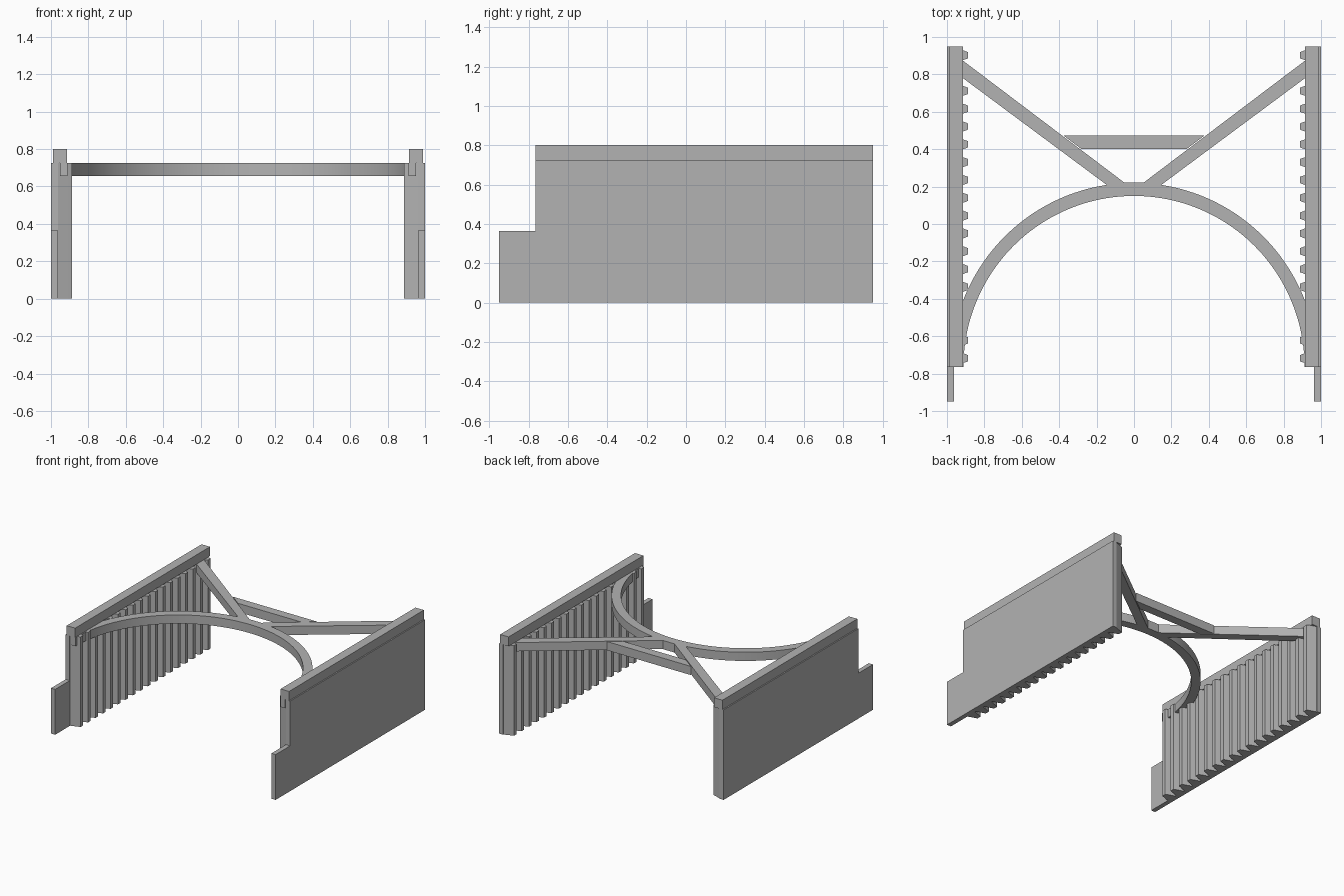
import bpy, bmesh
from math import sin, cos, pi

cube = bpy.data.objects.get("Cube")
if cube:
    bpy.data.objects.remove(cube)

grey = bpy.data.materials.new("concrete grey")
grey.use_nodes = True
colour = (0.45, 0.45, 0.45, 1)
grey.diffuse_color = colour
grey.node_tree.nodes["Principled BSDF"].inputs["Base Color"].default_value = colour

BEAM_LOW, BEAM_TOP = 0.655, 0.725
FRONT, BACK = -0.765, 0.95


def make_object(name, bm):
    bmesh.ops.recalc_face_normals(bm, faces=bm.faces[:])
    mesh = bpy.data.meshes.new(name)
    bm.to_mesh(mesh)
    bm.free()
    mesh.materials.append(grey)
    obj = bpy.data.objects.new(name, mesh)
    bpy.context.collection.objects.link(obj)
    return obj


def prism(bm, outline, offset):
    """Extrude a closed outline of 3D points along an offset."""
    face = bm.faces.new([bm.verts.new(p) for p in outline])
    ext = bmesh.ops.extrude_face_region(bm, geom=[face])
    moved = [g for g in ext["geom"] if isinstance(g, bmesh.types.BMVert)]
    bmesh.ops.translate(bm, verts=moved, vec=offset)


def plan_prism(bm, points, low, high):
    prism(bm, [(x, y, low) for x, y in points], (0, 0, high - low))


def box(bm, x0, x1, y0, y1, z0, z1):
    plan_prism(bm, [(x0, y0), (x1, y0), (x1, y1), (x0, y1)], z0, z1)


for side, s in (("left", 1), ("right", -1)):
    # Outer wall panel with the low step at the front
    bm = bmesh.new()
    profile = [(-0.95, 0), (BACK, 0), (BACK, BEAM_TOP), (FRONT, BEAM_TOP),
               (FRONT, 0.365), (-0.95, 0.365)]
    prism(bm, [(s * 0.963, y, z) for y, z in profile], (s * 0.037, 0, 0))
    make_object(side + "_wall_panel", bm)

    # Capping rail
    bm = bmesh.new()
    box(bm, s * 0.915, s * 0.99, FRONT, BACK, BEAM_TOP, 0.80)
    make_object(side + "_cap_rail", bm)

    # Tapered vertical ribs on the inner face
    bm = bmesh.new()
    count = 18
    pitch = (BACK - FRONT) / count
    for i in range(count):
        y = FRONT + (i + 0.5) * pitch
        plan_prism(bm, [(s * 0.963, y - 0.043), (s * 0.91, y - 0.025),
                        (s * 0.888, y - 0.017), (s * 0.888, y + 0.017),
                        (s * 0.91, y + 0.025), (s * 0.963, y + 0.043)], 0, BEAM_TOP)
    make_object(side + "_wall_ribs", bm)

    # Diagonal strut from the rear of the wall to the arch
    bm = bmesh.new()
    plan_prism(bm, [(s * 0.955, 0.904), (s * 0.955, 0.81),
                    (s * 0.10, 0.175), (s * 0.03, 0.205)], BEAM_LOW, BEAM_TOP)
    make_object(side + "_strut", bm)

# Horizontal arch between the walls
bm = bmesh.new()
steps = 96
outer, inner = [], []
for i in range(steps + 1):
    a = pi * i / steps
    x = max(-0.953, min(0.953, 0.98 * cos(a)))
    outer.append((x, FRONT + 0.985 * sin(a)))
    inner.append((0.912 * cos(a), FRONT + 0.915 * sin(a)))
plan_prism(bm, outer + inner[::-1], BEAM_LOW, BEAM_TOP)
arch = make_object("arch_beam", bm)
bpy.context.view_layer.objects.active = arch
arch.select_set(True)
bpy.ops.object.shade_smooth_by_angle(angle=pi / 6)

# Cross beam joining the struts
bm = bmesh.new()
plan_prism(bm, [(-0.375, 0.472), (0.375, 0.472), (0.28, 0.40), (-0.28, 0.40)],
           BEAM_LOW, BEAM_TOP)
make_object("cross_beam", bm)

# Small web where the struts meet the arch
bm = bmesh.new()
plan_prism(bm, [(-0.05, 0.222), (0.05, 0.222), (0.12, 0.18), (-0.12, 0.18)],
           BEAM_LOW, BEAM_TOP)
make_object("arch_web", bm)
